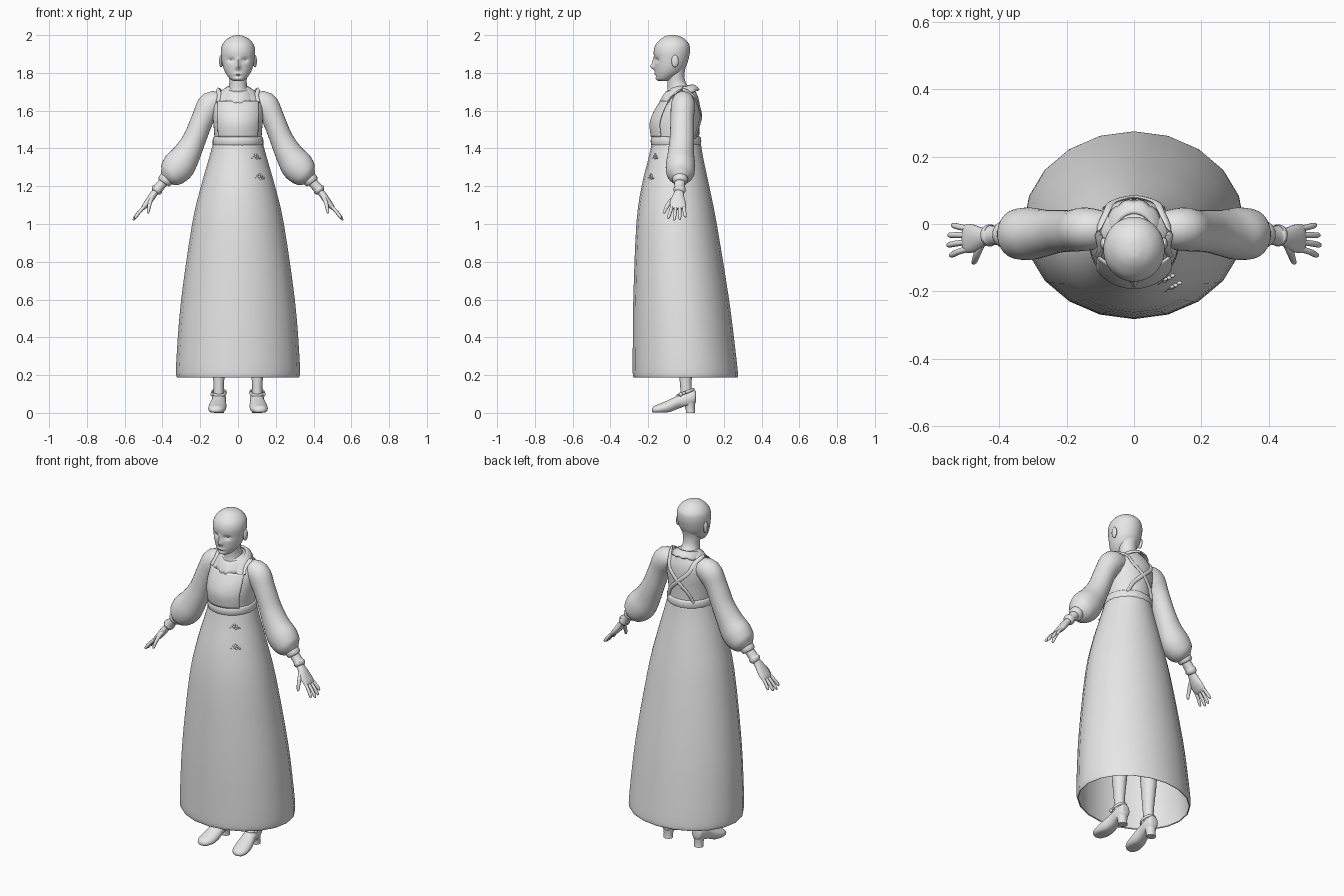
import bpy, bmesh, math
from mathutils import Vector

mat = bpy.data.materials.new("plain grey")
mat.diffuse_color = (0.8, 0.8, 0.8, 1)
X, Y, Z = Vector((1, 0, 0)), Vector((0, 1, 0)), Vector((0, 0, 1))


def finish(name, bm, thick=0, angle=50):
    bmesh.ops.recalc_face_normals(bm, faces=bm.faces)
    mesh = bpy.data.meshes.new(name)
    bm.to_mesh(mesh)
    bm.free()
    mesh.materials.append(mat)
    ob = bpy.data.objects.new(name, mesh)
    bpy.context.collection.objects.link(ob)
    bpy.context.view_layer.objects.active = ob
    ob.select_set(True)
    bpy.ops.object.shade_smooth_by_angle(angle=math.radians(angle))
    ob.select_set(False)
    if thick:
        mod = ob.modifiers.new("thickness", "SOLIDIFY")
        mod.thickness, mod.offset = thick, 0
    return ob


def spline(rows, steps):
    """Catmull-Rom interpolation of whole rows."""
    out = []
    for i in range(len(rows) - 1):
        p = [rows[max(0, min(len(rows) - 1, i + k))] for k in (-1, 0, 1, 2)]
        for j in range(steps):
            t = j / steps
            out.append([0.5 * (2 * b + (c - a) * t + (2 * a - 5 * b + 4 * c - d) * t * t
                               + (3 * b - a - 3 * c + d) * t ** 3) for a, b, c, d in zip(*p)])
    return out + [list(rows[-1])]


def loft(name, rows, n=24, steps=4, axis=None, ref=Y, arc=None, caps=True, thick=0, side=1, shape=None):
    """Rows are (x, y, z, radius a, radius b); rings follow the path or face a fixed axis."""
    rows = spline(rows, steps)
    pts = [Vector(r[:3]) for r in rows]
    bm = bmesh.new()
    rings = []
    for i, r in enumerate(rows):
        t = axis or (pts[min(i + 1, len(pts) - 1)] - pts[max(i - 1, 0)]).normalized()
        b = (ref - t * t.dot(ref)).normalized()
        a = b.cross(t)
        ring = []
        for k in range(n + (1 if arc else 0)):
            f = math.radians(arc[0] + (arc[1] - arc[0]) * k / n) if arc else math.tau * k / n
            p = pts[i] + a * r[3] * math.cos(f) + b * r[4] * math.sin(f)
            if shape:
                p = shape(p)
            ring.append(bm.verts.new((p.x * side, p.y, p.z)))
        rings.append(ring)
    for r, s in zip(rings, rings[1:]):
        for k in range(n):
            m = (k + 1) % len(r)
            bm.faces.new((r[k], r[m], s[m], s[k]))
    if caps and not arc:
        bm.faces.new(rings[0])
        bm.faces.new(rings[-1])
    return finish(name, bm, thick)


def level(rows, grow=0):
    """(z, front y, back y, half width) to loft rows."""
    return [(0, (f + b) / 2, z, w + grow, (b - f) / 2 + grow) for z, f, b, w in rows]


def ball(name, pos, size):
    bm = bmesh.new()
    bmesh.ops.create_uvsphere(bm, u_segments=12, v_segments=8, radius=1)
    bmesh.ops.scale(bm, vec=size, verts=bm.verts)
    bmesh.ops.translate(bm, vec=pos, verts=bm.verts)
    return finish(name, bm)


# Head with sculpted face
def face(p):
    if p.y < -0.09:
        for cx, cz, sx, sz, amp in ((0, 1.832, .011, .014, -.022), (0, 1.858, .009, .02, -.012),
                                    (.036, 1.868, .017, .011, .013), (-.036, 1.868, .017, .011, .013),
                                    (0, 1.795, .02, .006, -.007), (0, 1.783, .02, .005, .004),
                                    (0, 1.768, .02, .008, -.004)):
            p.y += amp * math.exp(-((p.x - cx) / sx) ** 2 - ((p.z - cz) / sz) ** 2)
    return p


loft("head", level([(1.757, -.145, -.10, .02), (1.768, -.157, -.07, .042), (1.80, -.163, -.025, .066),
                    (1.835, -.166, 0, .08), (1.875, -.168, .014, .088), (1.915, -.171, .021, .091),
                    (1.95, -.16, .017, .083), (1.98, -.132, -.008, .058), (1.996, -.105, -.04, .026),
                    (2.0, -.08, -.07, .004)]), 56, 6, axis=Z, shape=face)
loft("neck", level([(1.66, -.11, .055, .075), (1.71, -.098, .03, .055), (1.75, -.098, -.002, .046),
                    (1.80, -.10, -.008, .05), (1.85, -.10, .005, .055)]), axis=Z)

# Bodice, bib and waistband
BODICE = [(1.42, -.175, .072, .124), (1.46, -.177, .07, .125), (1.53, -.184, .072, .13),
          (1.59, -.165, .075, .134), (1.65, -.128, .07, .13), (1.70, -.098, .052, .095),
          (1.73, -.08, .03, .05)]
loft("bodice", level(BODICE), 40, axis=Z)
loft("apron_bib", level(BODICE[1:5], .006), 24, axis=Z, arc=(218, 322), thick=.006)
loft("waistband", level([(1.415, -.178, .073, .127), (1.422, -.186, .08, .134), (1.455, -.186, .08, .133),
                         (1.462, -.178, .073, .127)]), 40, 2, axis=Z)


def on_bodice(deg, z, off=.005):
    for (z0, *lo), (z1, *hi) in zip(BODICE, BODICE[1:]):
        if z0 <= z <= z1:
            f, b, w = (p + (q - p) * (z - z0) / (z1 - z0) for p, q in zip(lo, hi))
            a = math.radians(deg)
            return ((w + off) * math.cos(a), (f + b) / 2 + ((b - f) / 2 + off) * math.sin(a), z)


# Skirt, open at the hem
SKIRT = [(1.43, -.178, .075, .128), (1.35, -.195, .088, .15), (1.2, -.232, .12, .193),
         (1.0, -.26, .16, .24), (.6, -.276, .225, .298), (.32, -.279, .26, .321),
         (.21, -.279, .272, .325), (.188, -.274, .27, .32)]
loft("skirt", level(SKIRT), 20, 3, axis=Z, caps=False, thick=.006)

# Scalloped collar draped round the neck
bm = bmesh.new()
N, rings = 72, []
for j in range(5):
    u, ring = j / 4, []
    for k in range(N):
        a = math.tau * k / N
        front = (1 - math.sin(a)) / 2
        out = u * (1 + .16 * abs(math.sin(a * 6)))
        ring.append(bm.verts.new(((.058 + .03 * out) * math.cos(a),
                                  -.036 + (.066 + .036 * out) * math.sin(a),
                                  1.735 - .035 * front - out * (.022 + .036 * front) + .007 * math.sin(u * math.pi))))
    rings.append(ring)
for r, s in zip(rings, rings[1:]):
    for k in range(N):
        bm.faces.new((r[k], r[(k + 1) % N], s[(k + 1) % N], s[k]))
finish("scalloped_collar", bm, .008)

for s, tag in ((1, "left"), (-1, "right")):
    # Apron strap over the shoulder, crossing at the back
    path = [on_bodice(322, 1.645), on_bodice(330, 1.68), (.105, -.02, 1.712), on_bodice(45, 1.68),
            on_bodice(63, 1.63, .006), on_bodice(90, 1.57, .006), on_bodice(115, 1.51, .006),
            on_bodice(130, 1.45, .006)]
    loft(tag + "_apron_strap", [(*p, .011, .005) for p in path], 10, 5, ref=Y, side=s)

    # Ear
    ball(tag + "_ear", (s * .09, -.058, 1.862), (.010, .019, .033))

    # Puffed sleeve, cuff and wrist
    loft(tag + "_sleeve", [(.075, -.015, 1.64, .05, .05), (.14, -.015, 1.632, .07, .064),
                           (.185, -.02, 1.56, .06, .062), (.228, -.022, 1.455, .061, .064),
                           (.27, -.027, 1.372, .073, .07), (.312, -.029, 1.31, .086, .078),
                           (.352, -.03, 1.265, .074, .072), (.376, -.03, 1.243, .046, .046),
                           (.38, -.03, 1.239, .03, .03)], 28, 4, side=s)
    loft(tag + "_cuff", [(.372, -.031, 1.246, .03, .03), (.376, -.031, 1.241, .04, .041),
                         (.392, -.031, 1.224, .037, .038), (.396, -.031, 1.219, .028, .028)], 20, 3, side=s)
    loft(tag + "_wrist", [(.38, -.031, 1.238, .026, .028), (.42, -.034, 1.192, .026, .029),
                          (.426, -.034, 1.185, .031, .033), (.434, -.034, 1.175, .029, .031),
                          (.44, -.035, 1.168, .02, .024)], 18, 3, side=s)

    # Hand with fingers and thumb
    loft(tag + "_palm", [(.43, -.035, 1.18, .017, .022), (.452, -.04, 1.15, .019, .03),
                         (.475, -.043, 1.118, .018, .041), (.496, -.043, 1.092, .014, .043),
                         (.506, -.043, 1.08, .008, .036)], 18, 4, side=s)
    for i, (y0, y1, tip) in enumerate(((-.073, -.092, .92), (-.053, -.062, 1.05), (-.033, -.033, 1.0), (-.014, -.004, .82))):
        loft(f"{tag}_finger_{i + 1}", [(.49, y0, 1.098, .009, .009),
                                       (.49 + .034 * tip, (y0 + y1) / 2, 1.098 - .036 * tip, .009, .009),
                                       (.49 + .056 * tip, y1, 1.098 - .066 * tip, .008, .008),
                                       (.49 + .062 * tip, y1, 1.098 - .076 * tip, .002, .002)], 10, 3, side=s)
    loft(tag + "_thumb", [(.45, -.05, 1.15, .011, .013), (.464, -.083, 1.118, .011, .012),
                          (.472, -.105, 1.085, .009, .01), (.476, -.114, 1.062, .007, .007),
                          (.477, -.116, 1.056, .002, .002)], 10, 3, side=s)

    # Leg
    loft(tag + "_leg", [(.102, .005, .07, .028, .032), (.102, 0, .13, .027, .03), (.102, -.002, .2, .031, .034),
                        (.102, 0, .38, .044, .05), (.1, -.015, .55, .046, .05), (.09, -.025, .8, .065, .072),
                        (.082, -.03, 1.05, .075, .085)], 20, 3, axis=Z, side=s)

    # Shoe, flattened underneath, with heel and ankle strap
    def sole(p):
        p.z = max(p.z, .003 + max(0, min(1, (p.y + .09) / .09)) * .035)
        return p
    loft(tag + "_shoe", [(.1, .054, .085, .012, .016), (.1, .046, .082, .029, .038), (.1, .01, .073, .037, .045),
                         (.102, -.035, .06, .038, .038), (.107, -.085, .036, .046, .036),
                         (.112, -.135, .022, .046, .028), (.115, -.168, .017, .033, .02),
                         (.116, -.181, .014, .012, .008)], 24, 4, axis=-Y, ref=Z, side=s, shape=sole)
    loft(tag + "_shoe_heel", [(.1, .024, 0, .027, .025), (.1, .022, .025, .026, .025),
                              (.1, .016, .062, .033, .034)], 18, 2, axis=Z, side=s)
    ring = [(.101 + .037 * math.cos(a), -.003 + .043 * math.sin(a), .108 + .016 * math.sin(a), .005, .008)
            for a in (math.tau * k / 12 for k in range(13))]
    loft(tag + "_ankle_strap", ring, 8, 2, ref=Z, side=s)
    ball(tag + "_strap_button", (s * .138, -.028, .098), (.008, .011, .011))

# Two small flower ornaments with leaves on the skirt front
for i, (x, y, z) in enumerate(((.092, -.164, 1.357), (.112, -.186, 1.25))):
    ball(f"flower_{i + 1}_centre", (x, y - .004, z), (.007, .007, .007))
    for k in range(5):
        a = math.tau * k / 5 + .3
        ball(f"flower_{i + 1}_petal_{k + 1}", (x + .012 * math.cos(a), y + .004 * math.cos(a), z + .011 * math.sin(a)),
             (.008, .006, .006))
    for d in (-1, 1):
        ball(f"flower_{i + 1}_leaf_{d}", (x + .022 * d, y + .011 * d, z - .008), (.009, .006, .004))
